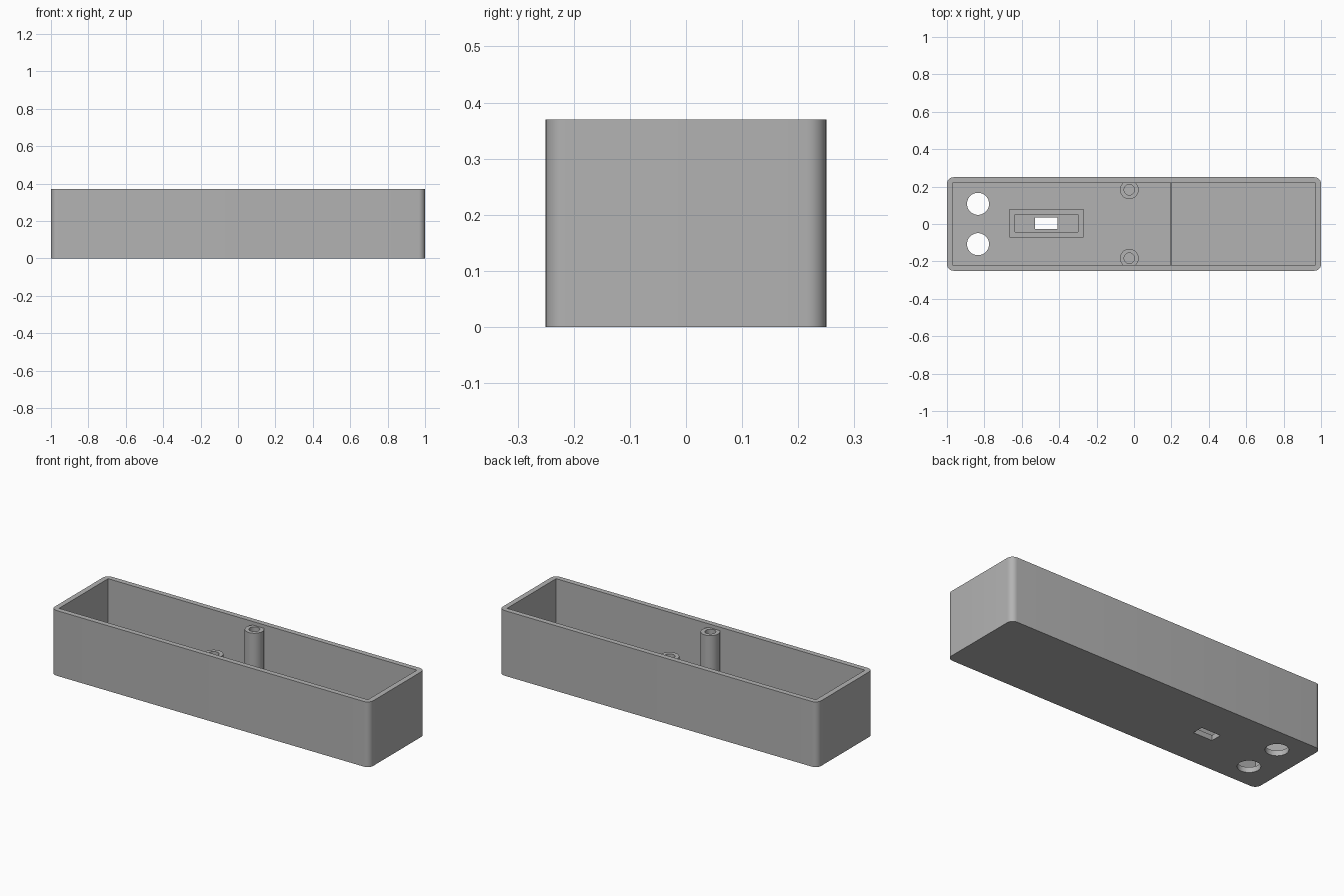
import bpy
import bmesh
from math import radians
from mathutils import Matrix, Vector

default = bpy.data.objects.get("Cube")
if default:
    bpy.data.objects.remove(default, do_unlink=True)

LENGTH, WIDTH, HEIGHT = 2.0, 0.5, 0.37
WALL = 0.03

grey = bpy.data.materials.new("plain grey")
grey.use_nodes = True
colour = (0.45, 0.45, 0.45, 1)
grey.diffuse_color = colour
grey.node_tree.nodes["Principled BSDF"].inputs["Base Color"].default_value = colour


def finish(name, bm):
    mesh = bpy.data.meshes.new(name)
    bm.to_mesh(mesh)
    bm.free()
    obj = bpy.data.objects.new(name, mesh)
    bpy.context.collection.objects.link(obj)
    mesh.materials.append(grey)
    return obj


def box(name, low, high, corner=0):
    """Box between two points, with optional rounded upright edges."""
    low, high = Vector(low), Vector(high)
    bm = bmesh.new()
    place = Matrix.Translation((low + high) / 2) @ Matrix.Diagonal((high - low).to_4d())
    place[3][3] = 1
    bmesh.ops.create_cube(bm, size=1, matrix=place)
    if corner:
        upright = [e for e in bm.edges
                   if abs(e.verts[0].co.z - e.verts[1].co.z) > 0.01]
        bmesh.ops.bevel(bm, geom=upright, offset=corner, segments=8,
                        profile=0.5, affect='EDGES')
    return finish(name, bm)


def cylinder(name, x, y, radius, low, high):
    bm = bmesh.new()
    bmesh.ops.create_cone(bm, cap_ends=True, segments=48, radius1=radius,
                          radius2=radius, depth=high - low,
                          matrix=Matrix.Translation((x, y, (low + high) / 2)))
    return finish(name, bm)


def select(obj):
    bpy.ops.object.select_all(action='DESELECT')
    obj.select_set(True)
    bpy.context.view_layer.objects.active = obj


def cut(obj, *cutters):
    for cutter in cutters:
        cutter.hide_render = True
        mod = obj.modifiers.new("cut", 'BOOLEAN')
        mod.operation = 'DIFFERENCE'
        mod.solver = 'EXACT'
        mod.object = cutter
        select(obj)
        bpy.ops.object.modifier_apply(modifier=mod.name)
        bpy.data.objects.remove(cutter, do_unlink=True)


def smooth(obj):
    select(obj)
    bpy.ops.object.shade_smooth_by_angle(angle=radians(30))


# Open tray with rounded outer corners and square inner corners
hx, hy = LENGTH / 2, WIDTH / 2
case = box("case", (-hx, -hy, 0), (hx, hy, HEIGHT), corner=0.035)
cut(case, box("cavity", (-hx + WALL, -hy + WALL, WALL),
              (hx - WALL, hy - WALL, HEIGHT + 0.1)))

# Two round holes and a slot through the floor
SLOT_X, SLOT_Y = -0.468, 0.004
for side in (-1, 1):
    cut(case, cylinder("floor_hole", -0.834, side * 0.108, 0.059, -0.1, 0.1))
cut(case, box("slot", (SLOT_X - 0.06, SLOT_Y - 0.032, -0.1),
              (SLOT_X + 0.06, SLOT_Y + 0.032, 0.1)))
smooth(case)

# Raised rectangular frame around the slot
frame = box("slot_frame", (SLOT_X - 0.198, SLOT_Y - 0.075, WALL - 0.005),
            (SLOT_X + 0.198, SLOT_Y + 0.075, 0.08))
cut(frame, box("frame_opening", (SLOT_X - 0.168, SLOT_Y - 0.047, 0),
               (SLOT_X + 0.168, SLOT_Y + 0.047, 0.2)))

# Thin rib across the floor
box("divider_rib", (0.193, -hy + WALL - 0.005, WALL - 0.005),
    (0.204, hy - WALL + 0.005, 0.08))

# Hollow screw posts standing against the long walls
for name, side in (("front_post", -1), ("back_post", 1)):
    post = cylinder(name, -0.025, side * 0.183, 0.05, WALL - 0.005, 0.35)
    cut(post, cylinder("screw_hole", -0.025, side * 0.183, 0.028, WALL, 0.5))
    smooth(post)
